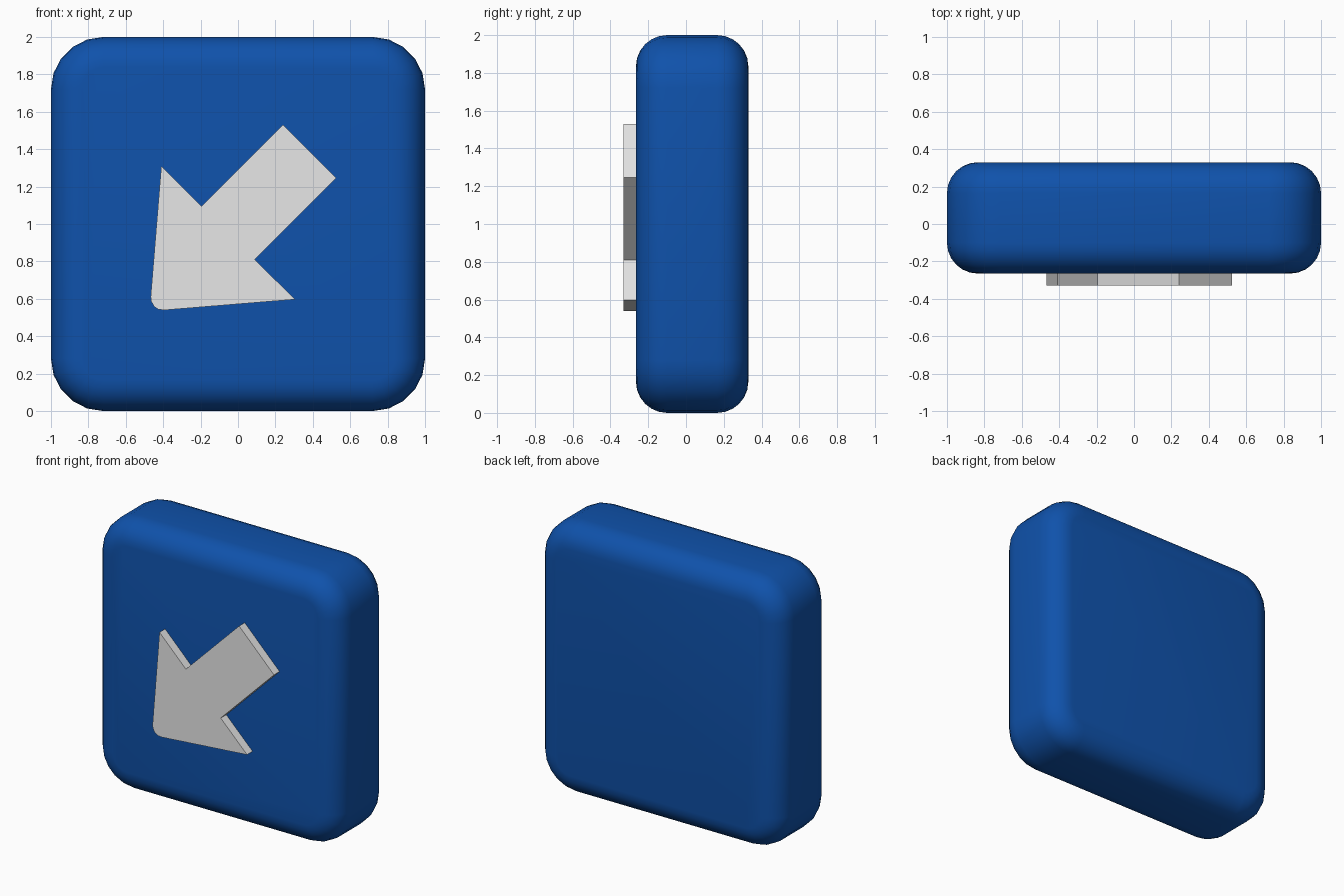
import bpy, bmesh, math

if "Cube" in bpy.data.objects:
    bpy.data.objects.remove(bpy.data.objects["Cube"])


def material(name, rgb):
    m = bpy.data.materials.new(name)
    m.diffuse_color = (*rgb, 1)
    m.use_nodes = True
    m.node_tree.nodes["Principled BSDF"].inputs["Base Color"].default_value = m.diffuse_color
    return m


def finish(bm, name, mat):
    bmesh.ops.recalc_face_normals(bm, faces=bm.faces)
    me = bpy.data.meshes.new(name)
    bm.to_mesh(me)
    bm.free()
    me.materials.append(mat)
    ob = bpy.data.objects.new(name, me)
    bpy.context.collection.objects.link(ob)
    return ob


def loft(rings):
    # rings of (x, y, z) joined by quads, with flat end caps
    bm = bmesh.new()
    vs = [[bm.verts.new(p) for p in r] for r in rings]
    n = len(vs[0])
    for a, b in zip(vs, vs[1:]):
        for i in range(n):
            j = (i + 1) % n
            bm.faces.new((a[i], a[j], b[j], b[i]))
    bm.faces.new(vs[0])
    bm.faces.new(vs[-1])
    return bm


blue = material("blue", (0.0048, 0.084, 0.407))
grey = material("light grey", (0.8, 0.8, 0.8))

# Sign block: rounded square outline with rounded front and back edges
Y0, Y1, EDGE, CORNER, SEG = -0.265, 0.33, 0.165, 0.28, 5


def outline(y, inset):
    r, c = CORNER - inset, 1 - CORNER
    pts = []
    for k in range(4):
        sx, sz = (1, -1, -1, 1)[k], (1, 1, -1, -1)[k]
        for i in range(SEG + 1):
            a = math.pi / 2 * (k + i / SEG)
            pts.append((sx * c + r * math.cos(a), y, 1 + sz * c + r * math.sin(a)))
    return pts


steps = [math.pi / 2 * i / 6 for i in range(7)]
insets = [(EDGE * (1 - math.sin(t)), EDGE * (1 - math.cos(t))) for t in steps]
rings = [outline(Y0 + dy, ins) for ins, dy in insets]
rings = [outline(Y0 + EDGE * (1 - math.sin(t)), EDGE * (1 - math.cos(t))) for t in reversed(steps)]
rings += [outline(Y1 - EDGE * (1 - math.sin(t)), EDGE * (1 - math.cos(t))) for t in steps]
block = finish(loft(rings), "sign_block", blue)
bpy.context.view_layer.objects.active = block
block.select_set(True)
bpy.ops.object.shade_smooth_by_angle(angle=math.radians(40))

# Raised arrow pointing down and left, with a blunt rounded tip
arrow = [(0.24, 1.53), (0.525, 1.245), (0.09, 0.81), (0.305, 0.597),
         (-0.39, 0.54), (-0.425, 0.543), (-0.45, 0.56), (-0.464, 0.587),
         (-0.467, 0.61), (-0.41, 1.31), (-0.195, 1.095)]
finish(loft([[(x, y, z) for x, z in arrow] for y in (-0.33, -0.25)]), "arrow", grey)
